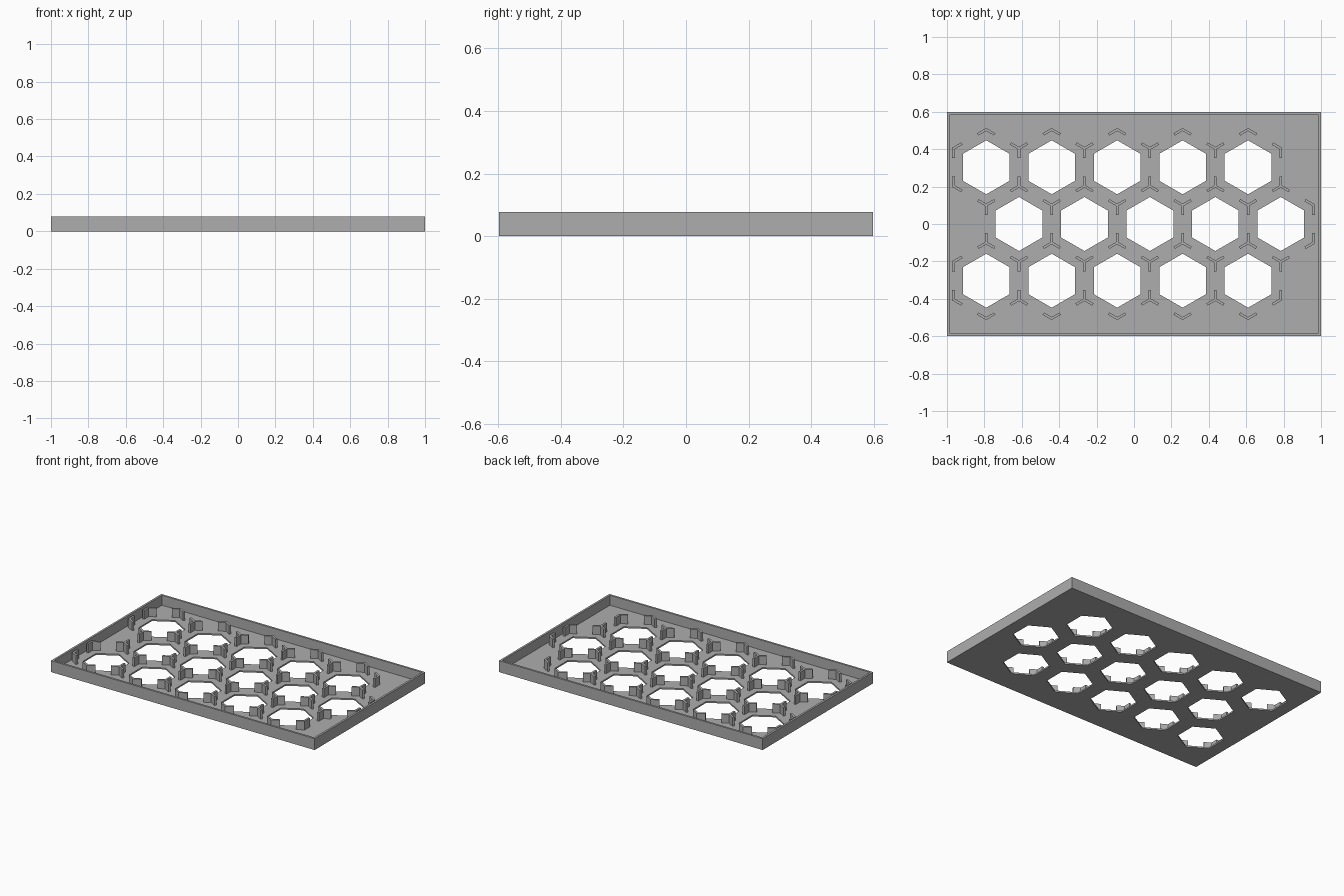
import bpy
from math import sin, cos, pi, tau, sqrt, atan2

cube = bpy.data.objects.get("Cube")
if cube:
    bpy.data.objects.remove(cube, do_unlink=True)

HALF_X, HALF_Y, HEIGHT = 1.0, 0.598, 0.078
RIM, FLOOR, POST_TOP = 0.014, 0.01, 0.07
PITCH = 0.35                     # distance between neighbouring holes
HOLE_R = 0.1443                  # corner radius of a hole
ARM, THICK = 0.052, 0.014        # divider arm length and thickness
FIRST_X = -0.79

grey = bpy.data.materials.new("Plain grey")
grey.use_nodes = True
grey.diffuse_color = (0.42, 0.42, 0.42, 1)
grey.node_tree.nodes["Principled BSDF"].inputs["Base Color"].default_value = grey.diffuse_color


def extrude_outlines(name, outlines, z0, z1):
    """Solid from closed outlines; outlines inside others become holes."""
    curve = bpy.data.curves.new(name + "_outline", "CURVE")
    curve.dimensions = "2D"
    curve.fill_mode = "BOTH"
    curve.extrude = (z1 - z0) / 2
    for outline in outlines:
        spline = curve.splines.new("POLY")
        spline.points.add(len(outline) - 1)
        for point, (x, y) in zip(spline.points, outline):
            point.co = (x, y, 0, 1)
        spline.use_cyclic_u = True
    helper = bpy.data.objects.new(name + "_helper", curve)
    bpy.context.collection.objects.link(helper)
    bpy.context.view_layer.update()
    evaluated = helper.evaluated_get(bpy.context.evaluated_depsgraph_get())
    mesh = bpy.data.meshes.new_from_object(evaluated)
    bpy.data.objects.remove(helper, do_unlink=True)
    mesh.name = name
    mesh.materials.clear()
    mesh.materials.append(grey)
    mesh.polygons.foreach_set("use_smooth", [False] * len(mesh.polygons))
    obj = bpy.data.objects.new(name, mesh)
    bpy.context.collection.objects.link(obj)
    obj.location.z = (z0 + z1) / 2
    return obj


def rectangle(hx, hy):
    return [(-hx, -hy), (hx, -hy), (hx, hy), (-hx, hy)]


def position(cell):
    """Honeycomb lattice coordinates to tray coordinates."""
    return FIRST_X + cell[0] * PITCH / 2, cell[1] * PITCH / (2 * sqrt(3))


# Honeycomb: three staggered rows of five cells
centres = [(2 * i + (row == 0), 3 * row) for row in (-1, 0, 1) for i in range(5)]
corners = [(0, 2), (-1, 1), (-1, -1), (0, -2), (1, -1), (1, 1)]

# Floor with hexagonal holes
holes = []
for centre in centres:
    cx, cy = position(centre)
    holes.append([(cx + HOLE_R * sin(k * pi / 3), cy + HOLE_R * cos(k * pi / 3))
                  for k in range(6)])
extrude_outlines("tray_floor", [rectangle(HALF_X, HALF_Y)] + holes, 0, FLOOR)

# Rim wall around the floor
extrude_outlines("tray_rim", [rectangle(HALF_X, HALF_Y),
                              rectangle(HALF_X - RIM, HALF_Y - RIM)], FLOOR, HEIGHT)

# Cell corners, each with the neighbours its divider arms point towards
joints = {}
for u, v in centres:
    ring = [(u + a, v + b) for a, b in corners]
    for k, corner in enumerate(ring):
        joints.setdefault(corner, set()).update((ring[k - 1], ring[(k + 1) % 6]))


def divider_outline(corner, neighbours):
    """Mitred V or Y outline with one arm per neighbour."""
    x, y = position(corner)
    angles = sorted(atan2(position(n)[1] - y, position(n)[0] - x) for n in neighbours)
    half = THICK / 2
    outline = []
    for k, a in enumerate(angles):
        for side in (-half, half):
            outline.append((x + ARM * cos(a) - side * sin(a),
                            y + ARM * sin(a) + side * cos(a)))
        gap = (angles[(k + 1) % len(angles)] - a) % tau
        reach = half / sin(gap / 2)
        outline.append((x + reach * cos(a + gap / 2), y + reach * sin(a + gap / 2)))
    return outline


# Upright corner dividers
extrude_outlines("corner_dividers",
                 [divider_outline(c, n) for c, n in joints.items()], FLOOR, POST_TOP)
